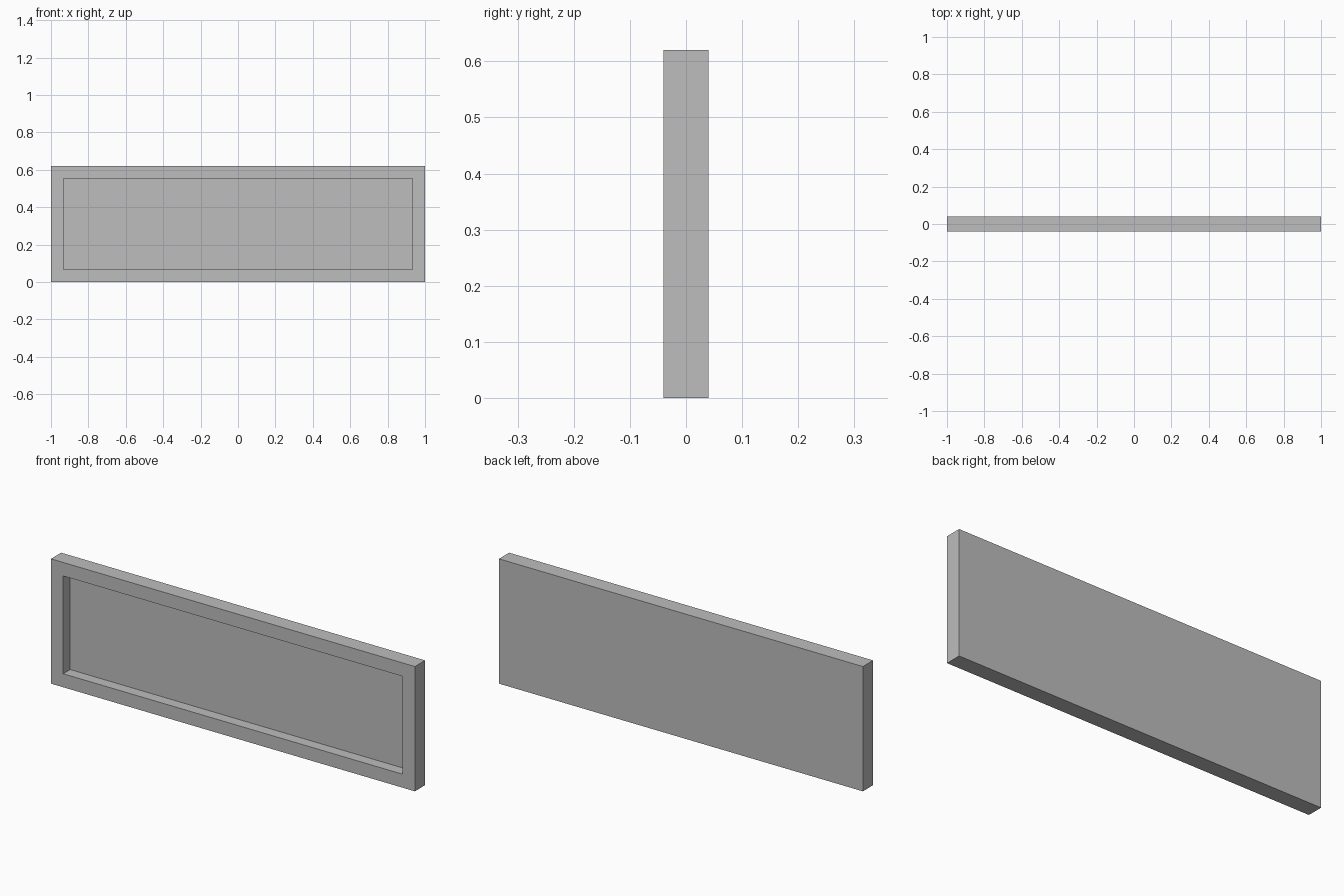
import bpy
import bmesh
from mathutils import Vector

WIDTH, DEPTH, HEIGHT = 2.0, 0.08, 0.62
BORDER = 0.067
RECESS = 0.055

cube = bpy.data.objects.get("Cube")
if cube:
    bpy.data.objects.remove(cube, do_unlink=True)

# Single plain grey
grey = bpy.data.materials.new("plain grey")
grey.use_nodes = True
colour = (0.51, 0.51, 0.51, 1.0)
grey.diffuse_color = colour
grey.node_tree.nodes["Principled BSDF"].inputs["Base Color"].default_value = colour

# Slab standing on the ground
bm = bmesh.new()
bmesh.ops.create_cube(bm, size=1.0)
bmesh.ops.scale(bm, vec=(WIDTH, DEPTH, HEIGHT), verts=bm.verts)
bmesh.ops.translate(bm, vec=(0, 0, HEIGHT / 2), verts=bm.verts)

# Raised border: inset the front face and push it back square to the rim
front = min(bm.faces, key=lambda f: f.calc_center_median().y)
bmesh.ops.inset_region(bm, faces=[front], thickness=BORDER, use_even_offset=True)
walls = bmesh.ops.extrude_discrete_faces(bm, faces=[front])
panel = walls["faces"][0]
bmesh.ops.translate(bm, vec=Vector((0, RECESS, 0)), verts=panel.verts)
bmesh.ops.recalc_face_normals(bm, faces=bm.faces)

mesh = bpy.data.meshes.new("framed_panel")
bm.to_mesh(mesh)
bm.free()
mesh.materials.append(grey)
framed_panel = bpy.data.objects.new("framed_panel", mesh)
bpy.context.collection.objects.link(framed_panel)
